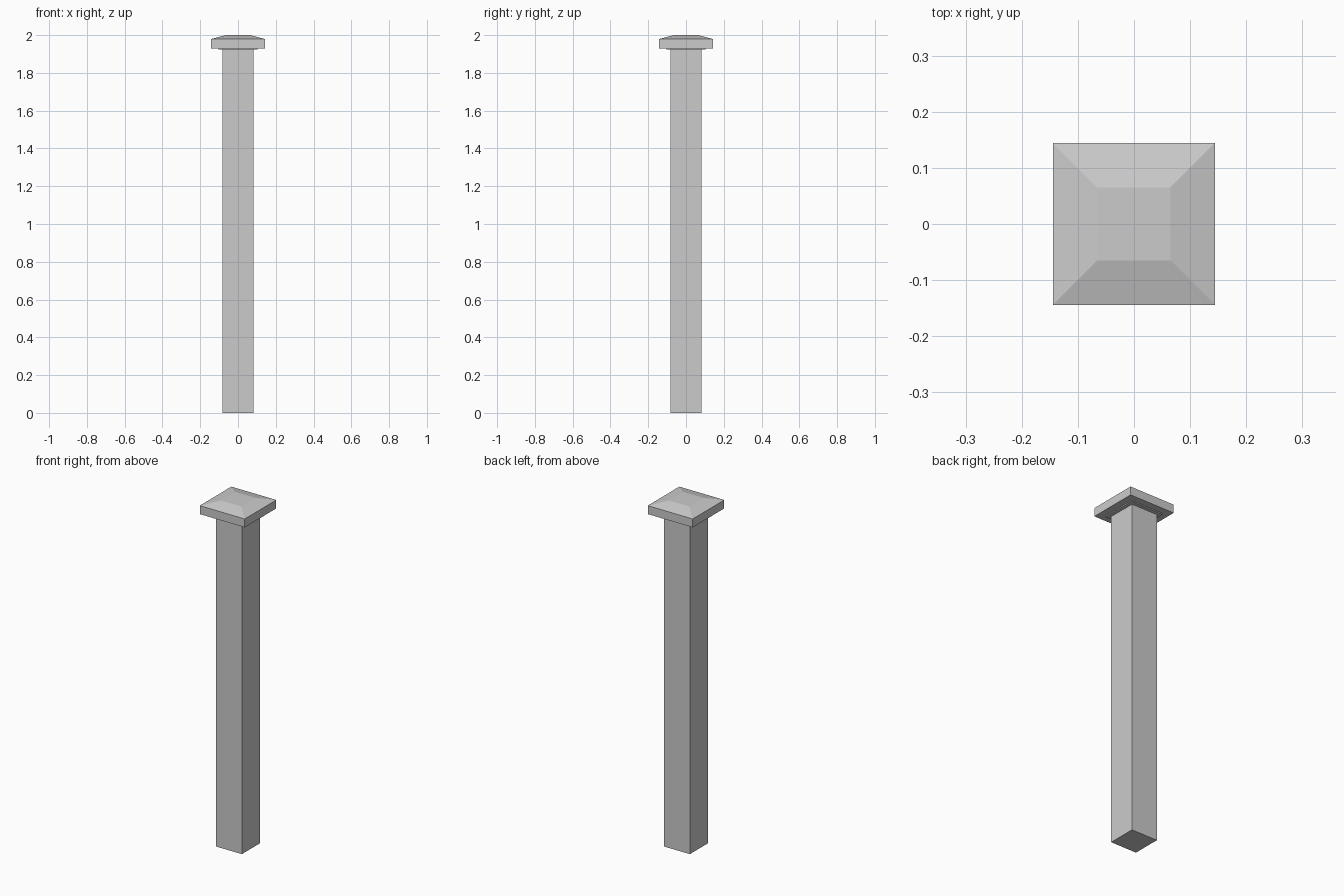
import bpy, bmesh

if "Cube" in bpy.data.objects:
    bpy.data.objects.remove(bpy.data.objects["Cube"])

def square_loft(name, sections):
    """Stack square sections given as (half width, height) and close both ends."""
    bm = bmesh.new()
    rings = [[bm.verts.new((sx * h, sy * h, z))
              for sx, sy in ((-1, -1), (1, -1), (1, 1), (-1, 1))]
             for h, z in sections]
    for lower, upper in zip(rings, rings[1:]):
        for i in range(4):
            j = (i + 1) % 4
            bm.faces.new((lower[i], lower[j], upper[j], upper[i]))
    bm.faces.new(rings[0][::-1])
    bm.faces.new(rings[-1])
    mesh = bpy.data.meshes.new(name)
    bm.to_mesh(mesh)
    bm.free()
    obj = bpy.data.objects.new(name, mesh)
    bpy.context.collection.objects.link(obj)
    return obj

# Square post shaft
square_loft("post", [(0.083, 0.0), (0.083, 1.93)])

# Overhanging cap: thin lip below, slab edge, bevelled slopes to a flat top
square_loft("post_cap", [(0.104, 1.924), (0.104, 1.93), (0.144, 1.93),
                         (0.144, 1.979), (0.065, 2.0)])
